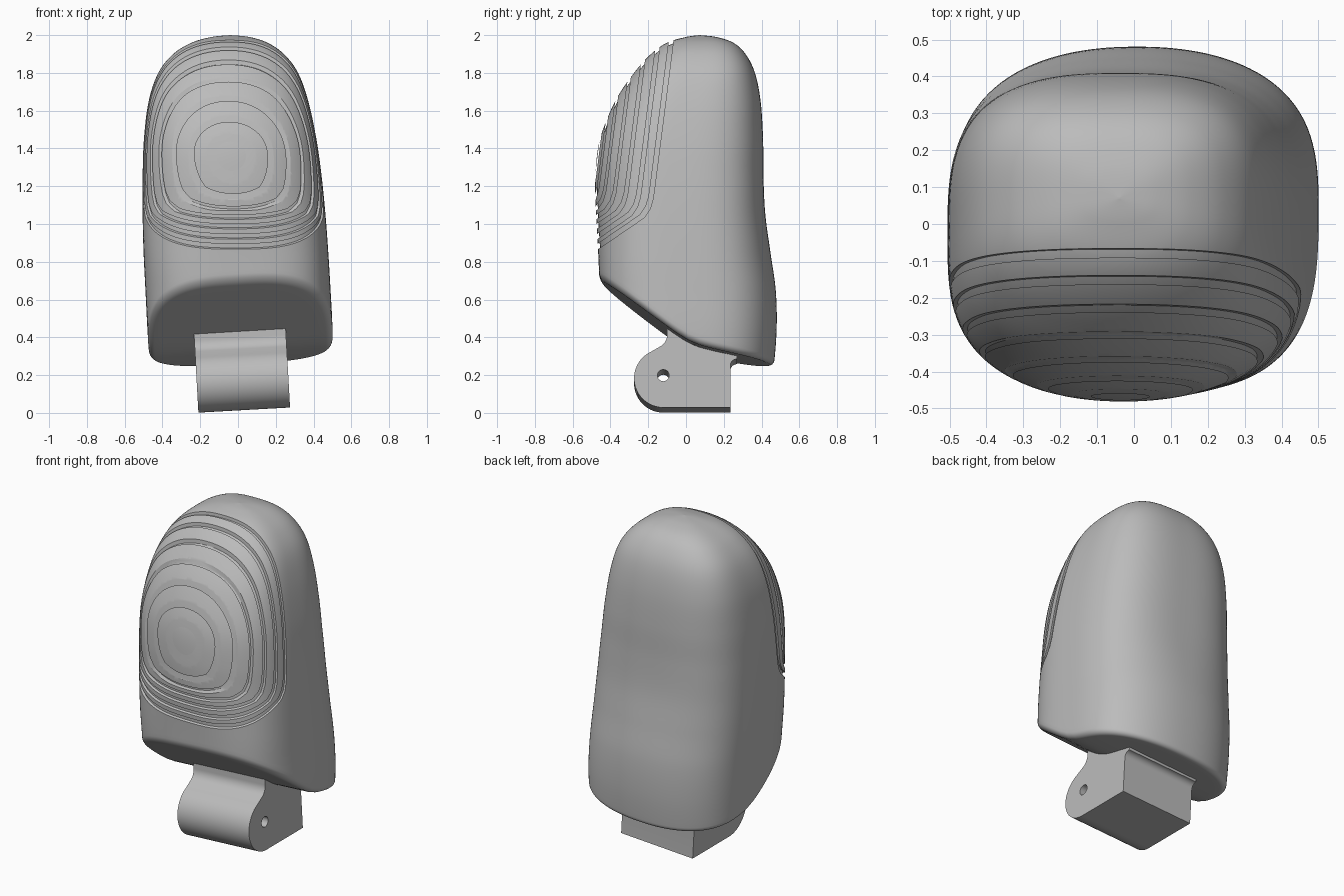
import bpy, bmesh, math
from mathutils import Vector

cube = bpy.data.objects.get("Cube")
if cube:
    bpy.data.objects.remove(cube)

grey = bpy.data.materials.new("plain_grey")
grey.use_nodes = True
grey.diffuse_color = (0.5, 0.5, 0.5, 1)
grey.node_tree.nodes["Principled BSDF"].inputs["Base Color"].default_value = (0.5, 0.5, 0.5, 1)


def make_object(name, bm):
    bmesh.ops.recalc_face_normals(bm, faces=bm.faces)
    mesh = bpy.data.meshes.new(name)
    bm.to_mesh(mesh)
    bm.free()
    mesh.materials.append(grey)
    obj = bpy.data.objects.new(name, mesh)
    bpy.context.collection.objects.link(obj)
    return obj


def select_only(obj):
    bpy.ops.object.select_all(action='DESELECT')
    obj.select_set(True)
    bpy.context.view_layer.objects.active = obj


def subtract(target, cutter):
    """Cut one object out of another and drop the cutter."""
    mod = target.modifiers.new("cut", 'BOOLEAN')
    mod.operation = 'DIFFERENCE'
    mod.solver = 'MANIFOLD'
    mod.object = cutter
    select_only(target)
    bpy.ops.object.modifier_apply(modifier=mod.name)
    bpy.data.objects.remove(cutter)


def add_prism(bm, outline, half_width):
    """Extrude a side outline of (y, z) points across x."""
    left = [bm.verts.new((half_width, y, z)) for y, z in outline]
    right = [bm.verts.new((-half_width, y, z)) for y, z in outline]
    bm.faces.new(left)
    bm.faces.new(right[::-1])
    for i in range(len(outline)):
        j = (i + 1) % len(outline)
        bm.faces.new((left[i], right[i], right[j], left[j]))


def arc(cy, cz, radius, start, end, steps):
    angles = [math.radians(start + (end - start) * i / steps) for i in range(steps + 1)]
    return [(cy + radius * math.cos(a), cz + radius * math.sin(a)) for a in angles]


# Body sections: height, right, left, front and back limits
SECTIONS = [Vector(s) for s in (
    (0.10, -.46, .50, -.44, .44),
    (0.25, -.468, .50, -.44, .465),
    (0.45, -.48, .50, -.45, .48),
    (0.65, -.49, .49, -.457, .475),
    (0.85, -.50, .478, -.465, .447),
    (1.05, -.505, .463, -.476, .42),
    (1.25, -.505, .443, -.48, .41),
    (1.45, -.498, .415, -.455, .408),
    (1.65, -.473, .372, -.375, .395),
    (1.80, -.422, .318, -.275, .365),
    (1.90, -.343, .243, -.185, .315),
    (1.96, -.245, .155, -.10, .25),
    (1.99, -.14, .06, 0, .16),
    (2.00, -.04, -.04, .07, .07))]
LAST = len(SECTIONS) - 1
COLUMNS, RINGS, FILLET = 180, 90, 0.035


def section(p):
    """Smoothly interpolate the section list."""
    i = min(int(p), LAST - 1)
    t = p - i
    a, b, c, d = (SECTIONS[max(0, min(LAST, i + k))] for k in (-1, 0, 1, 2))
    return b + (c - a) * (t / 2) + (a * 2 - b * 5 + c * 4 - d) * (t * t / 2) \
        + ((b - c) * 3 + d - a) * (t ** 3 / 2)


def power(v, e):
    return math.copysign(abs(v) ** e, v)


def skin(p, angle):
    """Point on the body: flat sides, front squarer low down, back squarer high up."""
    z, right, left, front, back = section(p)
    low = max(0, min(1, (1.2 - z) / 0.5))
    low = low * low * (3 - 2 * low)
    square = 2.1 + 0.9 * low if math.sin(angle) < 0 else 2.7 - 0.5 * low
    return Vector(((left + right) / 2 + (left - right) / 2 * power(math.cos(angle), 2 / square),
                   (front + back) / 2 + (back - front) / 2 * power(math.sin(angle), 2 / 3.2), z))


def underside(x, y):
    """Sloping underside: a steep front plane blended into a shallow rear one."""
    steep, shallow = 0.35 - 0.76 * y, 0.335 - 0.19 * y
    return (steep + shallow + math.hypot(steep - shallow, 0.04)) / 2 + 0.06 * x


def body_column(angle):
    low, high = 0.0, 8.0
    for _ in range(30):
        mid = (low + high) / 2
        q = skin(mid, angle)
        if q.z < underside(q.x, q.y) + FILLET:
            low = mid
        else:
            high = mid
    edge = skin(low, angle)
    reach = edge.xy.length
    inner = 1 - FILLET / reach
    column = []
    for k in range(1, 13):
        x, y = edge.xy * (inner * k / 12)
        column.append(Vector((x, y, underside(x, y))))
    for k in range(1, 6):
        t = math.pi / 2 * (1 - k / 6)
        x, y = edge.xy * (1 - FILLET * (1 - math.cos(t)) / reach)
        column.append(Vector((x, y, underside(x, y) + FILLET * (1 - math.sin(t)))))
    top = LAST - 0.08
    column += [skin(low + (top - low) * k / RINGS, angle) for k in range(RINGS + 1)]
    return column


def make_body(name):
    bm = bmesh.new()
    columns = [[bm.verts.new(v) for v in body_column(math.tau * i / COLUMNS)]
               for i in range(COLUMNS)]
    bottom = bm.verts.new((0, 0, underside(0, 0)))
    crown = bm.verts.new(skin(LAST, 0))
    for i in range(COLUMNS):
        a, b = columns[i - 1], columns[i]
        bm.faces.new((bottom, b[0], a[0]))
        bm.faces.new((a[-1], b[-1], crown))
        for k in range(len(a) - 1):
            bm.faces.new((a[k], b[k], b[k + 1], a[k + 1]))
    return make_object(name, bm)


body = make_body("fingertip_body")

# Slightly smaller core that limits the groove depth
core = make_body("groove_core")
pivot = Vector((-0.03, 0, 1.2))
for v in core.data.vertices:
    v.co = pivot + (v.co - pivot) * 0.978

# Contour grooves: one bent sheet repeated forward through the pad
SHEET = ((-.05, 2.1), (-.165, 1.2), (-.175, 1.13), (-.19, 1.08),
         (-.22, 1.035), (-.27, 1.0), (-.60, .775))
bm = bmesh.new()
for i, (shift, thick) in enumerate(((0, .022), (.067, .02), (.135, .017), (.197, .013),
                                    (.25, .010), (.288, .007), (.31, .004))):
    rear = [(y - shift, z + 0.01 * i) for y, z in SHEET]
    front = [(y - thick, z + 0.015) for y, z in rear]
    add_prism(bm, rear + front[::-1], 0.9)
grooves = make_object("groove_cutter", bm)
subtract(grooves, core)
subtract(body, grooves)

# Hinge block with rounded knuckle, concave necks and a pin hole
outline = [(.235, 0)]
outline += arc(-.12, .155, .155, 270, 115, 24)
outline += arc(-.17, .385, .07, 300, 360, 8)
outline += [(-.1, .46), (.2, .42), (.27, .34)]
outline += arc(.27, .222, .035, 90, 180, 8)
bm = bmesh.new()
add_prism(bm, outline, 0.243)
hinge = make_object("hinge_block", bm)
bm = bmesh.new()
add_prism(bm, arc(-.12, .17, .031, 0, 345, 23), 0.4)
subtract(hinge, make_object("pin_hole_cutter", bm))
hinge.location = (0.033, 0, 0.015)
hinge.rotation_euler = (0, -0.056, 0)

for obj in (body, hinge):
    select_only(obj)
    bpy.ops.object.shade_smooth_by_angle(angle=math.radians(30))
